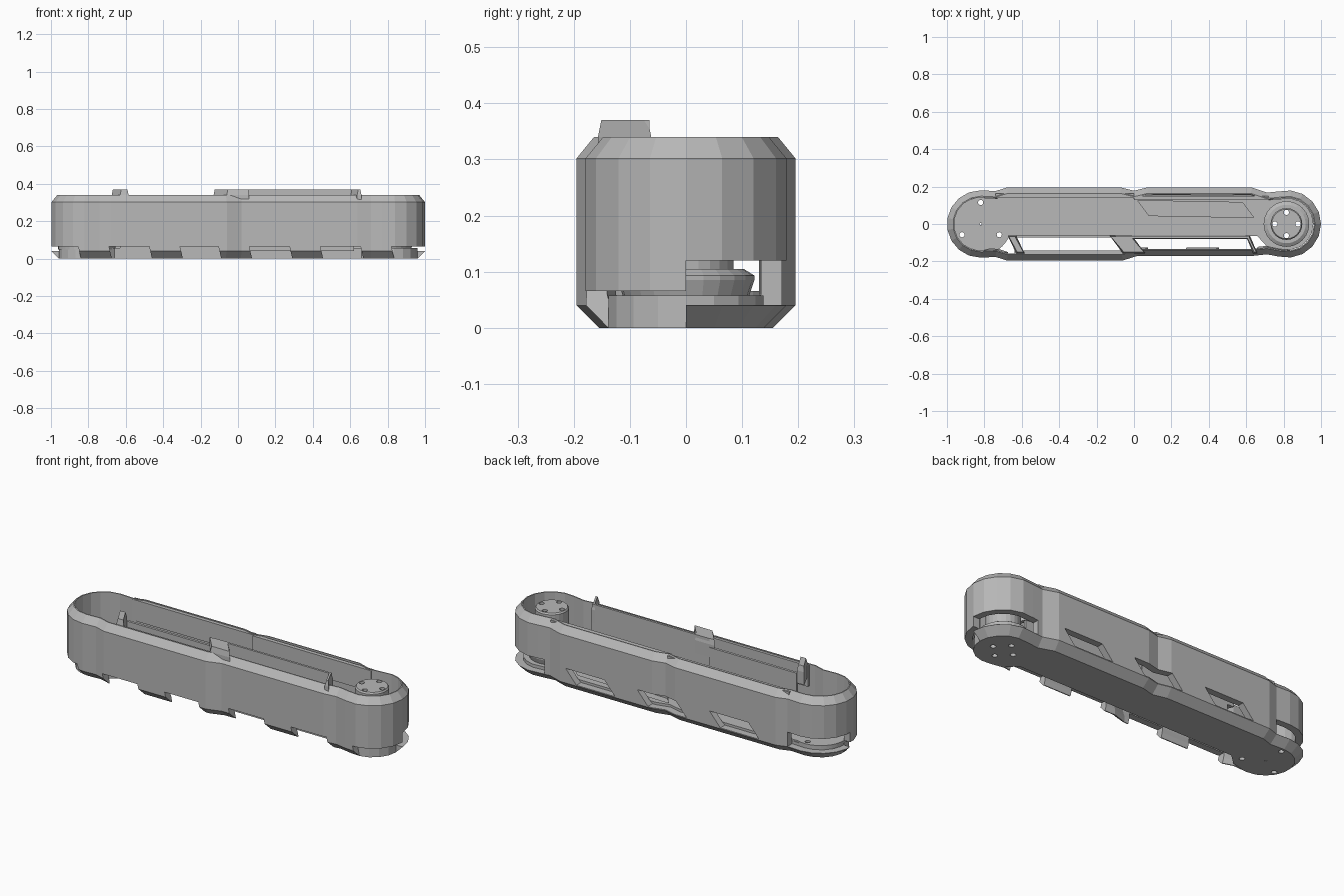
import bpy, bmesh, math
from mathutils import Vector

if "Cube" in bpy.data.objects:
    bpy.data.objects.remove(bpy.data.objects["Cube"])

grey = bpy.data.materials.new("plain_grey")
grey.diffuse_color = (0.48, 0.48, 0.48, 1)
grey.use_nodes = True
grey.node_tree.nodes["Principled BSDF"].inputs["Base Color"].default_value = grey.diffuse_color


def make(name, rings, closed_tube=False):
    """Loft equal-length rings of 3D points; cap the ends or close into a tube."""
    bm = bmesh.new()
    vs = [[bm.verts.new(p) for p in r] for r in rings]
    n = len(rings[0])
    pairs = list(zip(vs, vs[1:])) + ([(vs[-1], vs[0])] if closed_tube else [])
    for a, b in pairs:
        for i in range(n):
            j = (i + 1) % n
            bm.faces.new((a[i], a[j], b[j], b[i]))
    if not closed_tube:
        bm.faces.new(vs[0][::-1])
        bm.faces.new(vs[-1])
    bmesh.ops.recalc_face_normals(bm, faces=bm.faces)
    me = bpy.data.meshes.new(name)
    bm.to_mesh(me)
    bm.free()
    me.materials.append(grey)
    ob = bpy.data.objects.new(name, me)
    bpy.context.collection.objects.link(ob)
    return ob


def prism(name, pts, z0, z1):
    return make(name, [[(x, y, z) for x, y in pts] for z in (z0, z1)])


def slant(name, x0, x1, lean, y0, y1, z0, z1, taper=0.0):
    """Box whose top is shifted along x by lean and narrowed by taper."""
    def ring(z, s, t):
        return [(x0 + s + t, y0 + t, z), (x1 + s - t, y0 + t, z),
                (x1 + s - t, y1 - t, z), (x0 + s + t, y1 - t, z)]
    return make(name, [ring(z0, 0, 0), ring(z1, lean, taper)])


def lathe(name, cx, cy, prof, n=24):
    return make(name, [[(cx + r * math.cos(2 * math.pi * i / n),
                         cy + r * math.sin(2 * math.pi * i / n), z)
                        for i in range(n)] for r, z in prof])


def cut(ob, cutters):
    bpy.context.view_layer.objects.active = ob
    for c in cutters:
        m = ob.modifiers.new("cut", 'BOOLEAN')
        m.operation, m.solver, m.object = 'DIFFERENCE', 'EXACT', c
        bpy.ops.object.modifier_apply(modifier=m.name)


def drop(cutters):
    for c in cutters:
        bpy.data.objects.remove(c)


def arc(cx, r, a0, a1, n):
    return [(cx + r * math.cos(math.radians(a0 + (a1 - a0) * i / n)),
             r * math.sin(math.radians(a0 + (a1 - a0) * i / n))) for i in range(n + 1)]


def inset(pts, d):
    out, n = [], len(pts)
    for i in range(n):
        p, a, b = Vector(pts[i]), Vector(pts[i - 1]), Vector(pts[(i + 1) % n])
        e, f = (p - a).normalized(), (b - p).normalized()
        n1, n2 = Vector((-e.y, e.x)), Vector((-f.y, f.x))
        m = (n1 + n2).normalized()
        out.append(tuple(p + m * (d / max(m.dot(n1), 0.5))))
    return out


# Outline, counter-clockwise from the right end
outline = (arc(0.82, 0.18, -105, 105, 10)
           + [(0.71, 0.168), (0.63, 0.195), (0.07, 0.195), (0.0, 0.178), (-0.07, 0.195),
              (-0.68, 0.195), (-0.74, 0.176)]
           + arc(-0.82, 0.18, 90, 270, 9)
           + [(-0.74, -0.176), (-0.68, -0.195), (-0.06, -0.195), (0.02, -0.17),
              (0.64, -0.17), (0.71, -0.162)])

# Outer shell wall with bevelled top and bottom
shell = make("shell_wall", [[(x, y, z) for x, y in inset(outline, d)] for d, z in
             [(0.04, 0), (0, 0.04), (0, 0.302), (0.031, 0.34), (0.037, 0.34),
              (0.037, 0.06), (0.045, 0.03), (0.045, 0)]], closed_tube=True)

cutters = []
# Gaps between the hanging teeth along the front
edges = [(-1.1, -0.835), (-0.67, -0.455), (-0.29, -0.085), (0.08, 0.295),
         (0.46, 0.675), (0.84, 1.1)]
for a, b in edges:
    cutters.append(slant("tooth_gap", a, b, -0.02, -0.3, 0.0, -0.02, 0.066))
# Slanted windows along the back
for x in (0.295, -0.14, -0.58):
    cutters.append(slant("back_window", x, x + 0.235, 0.065, 0.1, 0.3, 0.045, 0.12))
# Slots at the back corner of both ends
cutters.append(slant("end_slot", 0.74, 1.1, 0, 0.0, 0.3, 0.041, 0.12))
cutters.append(slant("end_slot", -1.1, -0.74, 0, 0.0, 0.3, 0.041, 0.12))
cut(shell, cutters)
drop(cutters)

# Floor plate: full round ends, front edge pulled back in the middle
base = inset(outline, 0.04)
floor_pts = [p for p in base if p[1] > -0.005 or abs(p[0]) > 0.77]
k = max(i for i, p in enumerate(floor_pts) if p[0] < 0 and p[1] < 0)
floor_pts[k + 1:k + 1] = [(-0.72, -0.12), (-0.66, -0.065), (0.66, -0.065), (0.71, -0.12)]
floor = prism("floor_plate", floor_pts, 0, 0.058)

# Pivot post at the right end with stepped collar
post = lathe("pivot_post", 0.815, 0, [(0.11, 0.05), (0.122, 0.085), (0.122, 0.093),
             (0.103, 0.105), (0.085, 0.105), (0.085, 0.32), (0.079, 0.328)])
# Raised round pad at the left end, wider towards the middle
pad = prism("end_pad", arc(-0.82, 0.166, -55, 55, 12) + arc(-0.82, 0.142, 70, 290, 20),
            0.05, 0.066)

# Screw holes
right_holes = [lathe("hole", 0.815 + 0.062 * math.cos(a), 0.062 * math.sin(a),
                     [(0.014, -0.1), (0.014, 0.5)], 12)
               for a in (0, math.pi / 2, math.pi, 1.5 * math.pi)]
left_holes = [lathe("hole", -0.82 + 0.115 * math.cos(math.radians(a)),
                    0.115 * math.sin(math.radians(a)), [(0.014, -0.1), (0.014, 0.5)], 12)
              for a in (90, 210, 330)]
left_holes.append(lathe("hole", -0.82, 0, [(0.006, -0.1), (0.006, 0.5)], 8))
# Slanted pocket sunk into the floor
pocket = prism("pocket", [(0.08, 0.045), (0.61, 0.035), (0.64, 0.035), (0.58, 0.115),
                          (0.02, 0.125)], 0.035, 0.2)
cut(post, right_holes)
cut(pad, left_holes)
cut(floor, right_holes + left_holes + [pocket])
drop(right_holes + left_holes + [pocket])

# Inner rail along the front edge of the floor
slant("inner_rail_low", -0.63, -0.1, 0, -0.072, -0.058, 0.04, 0.325)
slant("inner_rail_high", -0.1, 0.62, 0, -0.08, -0.062, 0.04, 0.37, 0.003)


# Tabs bridging the rail and the front wall, rising above the rim
def tab(name, a, b, lean):
    rings = []
    for z, t in ((0.27, 0), (0.34, 0), (0.37, 0.006)):
        rings.append([(a + lean + t, -0.157 + t, z), (b + lean - t, -0.157 + t, z),
                      (b - t, -0.062 - t, z), (a + t, -0.062 - t, z)])
    make(name, rings)


tab("left_tab", -0.675, -0.63, 0.045)
tab("middle_tab", -0.13, -0.01, 0.07)
tab("right_tab", 0.597, 0.62, 0.04)

# Ledges lining the front and back walls
slant("back_liner", -0.74, 0.0, 0, 0.138, 0.162, 0.22, 0.335)
slant("back_liner_right", 0.0, 0.72, 0, 0.128, 0.15, 0.22, 0.335)
slant("front_liner", -0.64, -0.05, 0, -0.162, -0.143, 0.22, 0.335)
